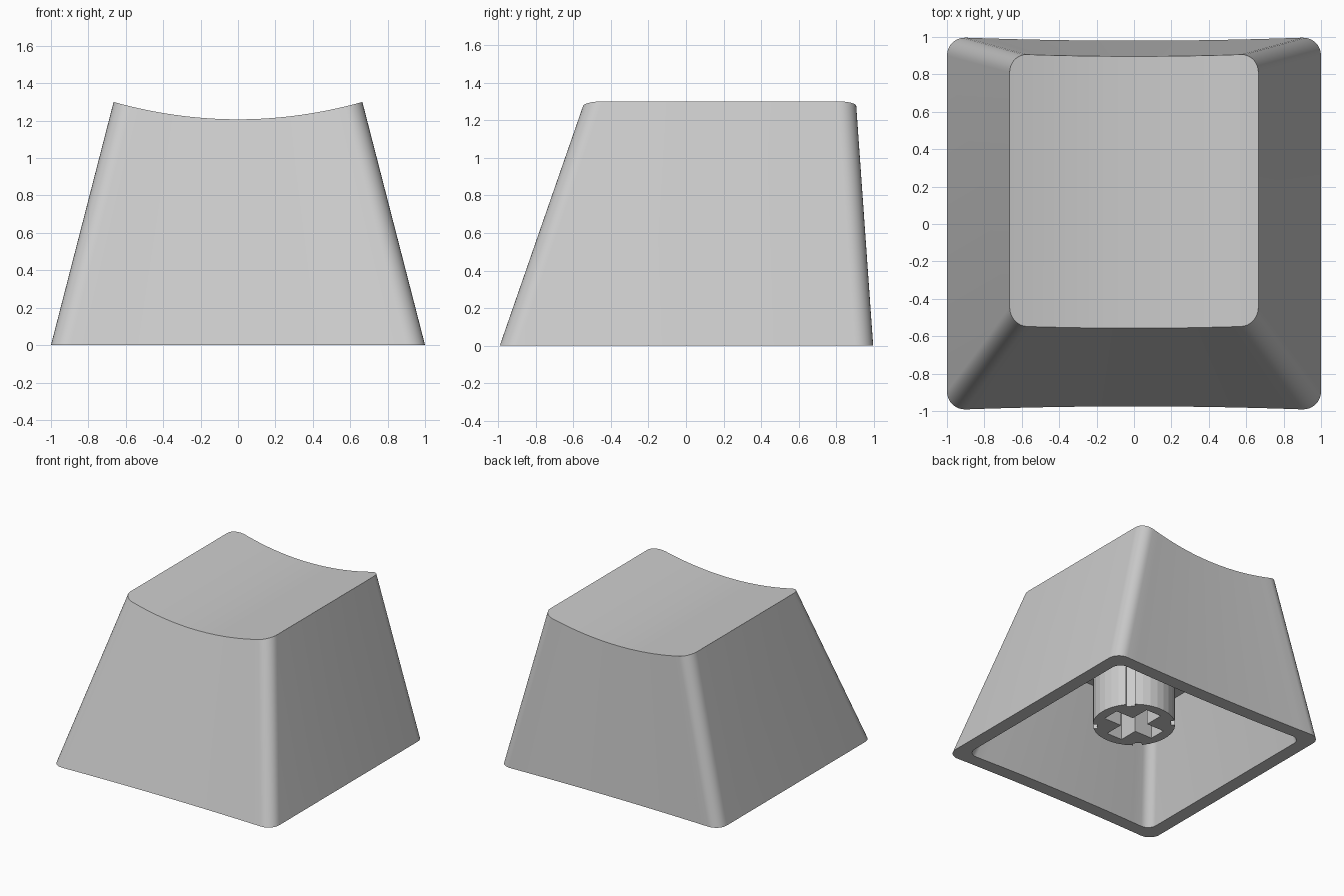
import bpy, bmesh
from math import sin, cos, pi, radians

if "Cube" in bpy.data.objects:
    bpy.data.objects.remove(bpy.data.objects["Cube"])

HEIGHT = 1.30      # rim of the dished top
DISH = 0.093       # depth of the dish
TOP_X = 0.665
ARC, SPAN = 8, 20  # segments per corner and per bowed edge


def lerp(a, b, t):
    return a + (b - a) * t


def dish_z(x):
    return HEIGHT - DISH + DISH * (x / TOP_X) ** 2


def chains(t, inset=0.0, radius=0.10, bow=0.02):
    """Front and back outlines, left to right, at height fraction t."""
    hx = lerp(1.0, TOP_X, t) - inset
    y0 = lerp(-0.995, -0.545, t) + inset
    y1 = lerp(1.0, 0.91, t) - inset
    cols = []                               # (x, distance in from the y edge)
    for i in range(ARC + 1):
        a = pi / 2 * i / ARC
        cols.append((-hx + radius * (1 - cos(a)), radius * (1 - sin(a))))
    x0 = -hx + radius
    for i in range(1, SPAN):
        cols.append((lerp(x0, -x0, i / SPAN), 0.0))
    cols += [(-x, d) for x, d in reversed(cols[:ARC + 1])]
    front, back = [], []
    for x, d in cols:
        d += bow * (1 - (x / hx) ** 2)
        front.append((x, y0 + d))
        back.append((x, y1 - d))
    return front, back


def add_loop(bm, t, inset=0.0, radius=0.10, dished=False):
    """Closed loop of verts: front chain then back chain reversed."""
    front, back = chains(t, inset, radius)
    flat = front + back[::-1]
    verts = []
    for i, (x, y) in enumerate(flat):
        z = HEIGHT * t
        if dished:                          # slide down the sloping wall to the dish
            for _ in range(3):
                z = dish_z(x)
                f, b = chains(z / HEIGHT, inset, radius)
                x, y = (f + b[::-1])[i]
        verts.append(bm.verts.new((x, y, z)))
    return verts


def bridge(bm, a, b):
    n = len(a)
    for i in range(n):
        j = (i + 1) % n
        bm.faces.new((a[i], a[j], b[j], b[i]))


def cap(bm, loop):
    """Fill a loop with strips running front to back."""
    n = len(loop)
    for i in range(n // 2 - 1):
        bm.faces.new((loop[i], loop[i + 1], loop[n - 2 - i], loop[n - 1 - i]))


# Hollow shell with sloping walls and a dished top
bm = bmesh.new()
outer_base = add_loop(bm, 0)
outer_top = add_loop(bm, 1, dished=True)
inner_base = add_loop(bm, 0, inset=0.11, radius=0.08)
inner_top = add_loop(bm, 0.82 / HEIGHT, inset=0.11, radius=0.08)
bridge(bm, outer_base, outer_top)
bridge(bm, outer_base, inner_base)
bridge(bm, inner_base, inner_top)
cap(bm, outer_top)
cap(bm, inner_top)
bmesh.ops.recalc_face_normals(bm, faces=bm.faces[:])
mesh = bpy.data.meshes.new("keycap_shell")
bm.to_mesh(mesh)
bm.free()
shell = bpy.data.objects.new("keycap_shell", mesh)
bpy.context.collection.objects.link(shell)
bpy.context.view_layer.objects.active = shell
shell.select_set(True)
bpy.ops.object.shade_smooth_by_angle(angle=radians(25))
shell.select_set(False)

# Stem: round post with four diagonal grooves and a cross-shaped socket
R, GROOVE, HALF = 0.31, 0.03, 0.11
post = []
for k in range(4):
    mid = pi / 4 + k * pi / 2
    for r, s in ((R, -1), (R - GROOVE, -1), (R - GROOVE, 1), (R, 1)):
        post.append((r * cos(mid + s * HALF), r * sin(mid + s * HALF)))
    for i in range(1, 7):
        a = mid + lerp(HALF, pi / 2 - HALF, i / 7)
        post.append((R * cos(a), R * sin(a)))
L, W = 0.23, 0.07
cross = []
for k in range(4):
    c, s = round(cos(k * pi / 2)), round(sin(k * pi / 2))
    for x, y in ((L, -W), (L, W), (W, W)):
        cross.append((x * c - y * s, x * s + y * c))

Z0, Z1 = 0.19, 0.84
curve = bpy.data.curves.new("stem", 'CURVE')
curve.dimensions = '2D'
curve.fill_mode = 'BOTH'
curve.extrude = (Z1 - Z0) / 2
for pts in (post, cross):
    sp = curve.splines.new('POLY')
    sp.points.add(len(pts) - 1)
    for p, (x, y) in zip(sp.points, pts):
        p.co = (x, y, 0, 1)
    sp.use_cyclic_u = True
stem = bpy.data.objects.new("stem", curve)
stem.location.z = (Z0 + Z1) / 2
bpy.context.collection.objects.link(stem)
bpy.context.view_layer.objects.active = stem
stem.select_set(True)
bpy.ops.object.convert(target='MESH')
bpy.ops.object.shade_flat()
